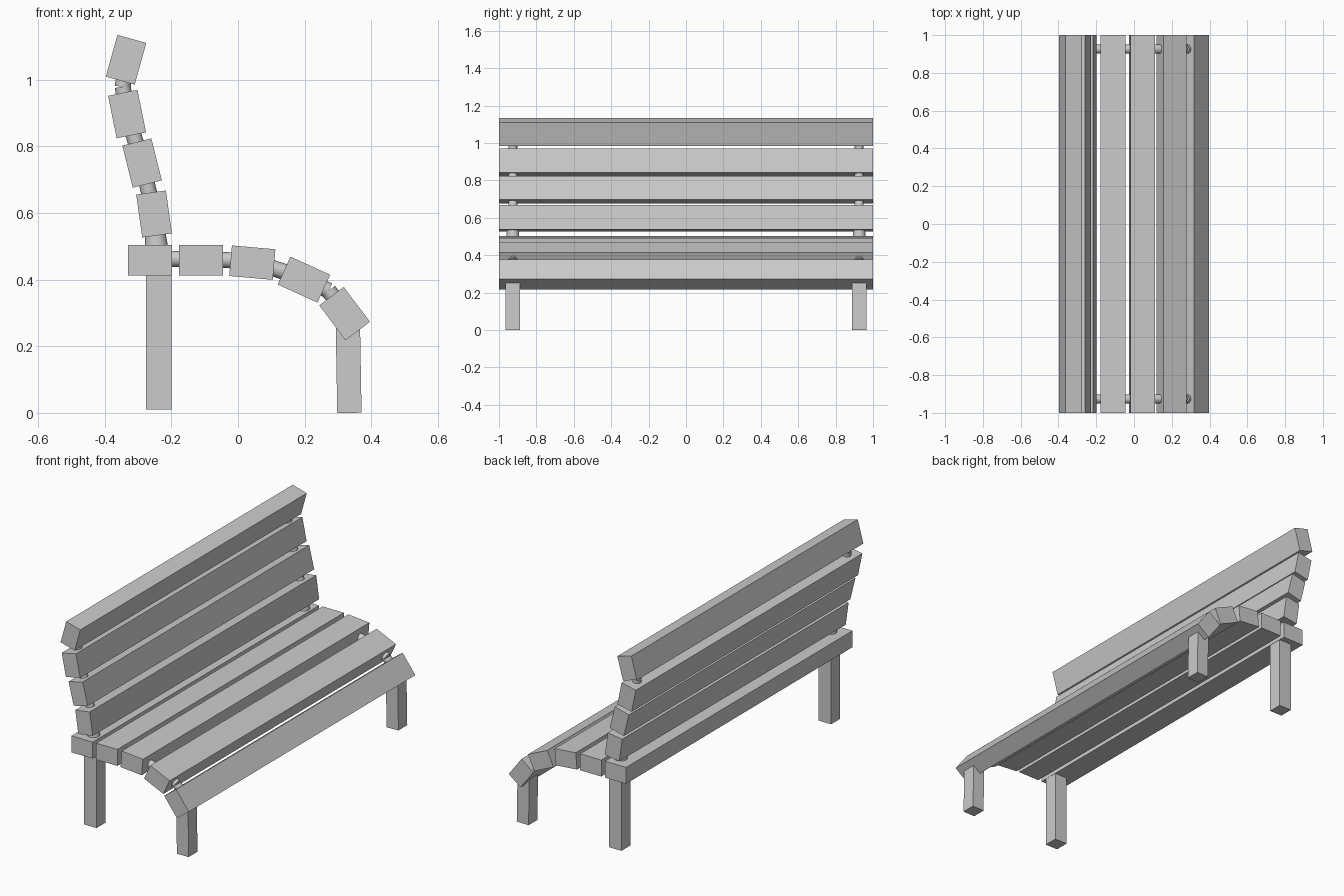
import bpy, bmesh
from math import radians
from mathutils import Vector, Matrix

cube = bpy.data.objects.get("Cube")
if cube:
    bpy.data.objects.remove(cube, do_unlink=True)

grey = bpy.data.materials.new("plain_grey")
grey.use_nodes = True
grey.diffuse_color = (0.6, 0.6, 0.6, 1)
grey.node_tree.nodes["Principled BSDF"].inputs["Base Color"].default_value = (0.6, 0.6, 0.6, 1)


def add_object(name, bm):
    mesh = bpy.data.meshes.new(name)
    bm.to_mesh(mesh)
    bm.free()
    mesh.materials.append(grey)
    obj = bpy.data.objects.new(name, mesh)
    bpy.context.collection.objects.link(obj)
    return obj


def box(name, center, size, tilt=0):
    """Box tilted about the y axis; positive tilt lifts the +x side."""
    bm = bmesh.new()
    bmesh.ops.create_cube(bm, size=1, matrix=Matrix.Translation(center)
                          @ Matrix.Rotation(radians(-tilt), 4, 'Y')
                          @ Matrix.Diagonal((*size, 1)))
    return add_object(name, bm)


def rod(name, points, y):
    """Chain of round segments through (x, z, radius) points."""
    bm = bmesh.new()
    for (x1, z1, r1), (x2, z2, r2) in zip(points, points[1:]):
        a, b = Vector((x1, y, z1)), Vector((x2, y, z2))
        turn = (b - a).to_track_quat('Z', 'Y').to_matrix().to_4x4()
        bmesh.ops.create_cone(bm, cap_ends=True, segments=12, radius1=r1, radius2=r2,
                              depth=(b - a).length,
                              matrix=Matrix.Translation((a + b) / 2) @ turn)
    obj = add_object(name, bm)
    bpy.ops.object.select_all(action='DESELECT')
    obj.select_set(True)
    bpy.context.view_layer.objects.active = obj
    bpy.ops.object.shade_smooth_by_angle(angle=radians(35))


# Slats: x, z, tilt
seat = [(-0.264, 0.458, 0), (-0.111, 0.458, 0), (0.043, 0.451, -5),
        (0.198, 0.40, -24.5), (0.32, 0.298, -53)]
back = [(-0.252, 0.597, 8), (-0.288, 0.75, 14), (-0.333, 0.897, 11.5),
        (-0.336, 1.06, -15.5)]
for i, (x, z, tilt) in enumerate(seat, 1):
    box(f"seat_slat_{i}", (x, 0, z), (0.131, 2, 0.092), tilt)
for i, (x, z, tilt) in enumerate(back, 1):
    box(f"back_slat_{i}", (x, 0, z), (0.09, 2, 0.13), tilt)

# Legs and the hidden rods that join the slats, on both ends
R = 0.024
seat_path = [(x, z + 0.004, R) for x, z, _ in seat]
seat_path.insert(4, (0.272, 0.367, R))
back_path = [(x, z, R) for x, z, _ in back]
back_path.insert(3, (-0.346, 0.979, R))
back_path.insert(0, (-0.243, 0.47, 0.038))
for side, y in (("left", 0.926), ("right", -0.926)):
    box(f"back_leg_{side}", (-0.238, y, 0.22), (0.077, 0.078, 0.42))
    box(f"front_leg_{side}", (0.332, y, 0.14), (0.073, 0.078, 0.28), 1)
    rod(f"seat_rod_{side}", seat_path, y)
    rod(f"back_rod_{side}", back_path, y)
